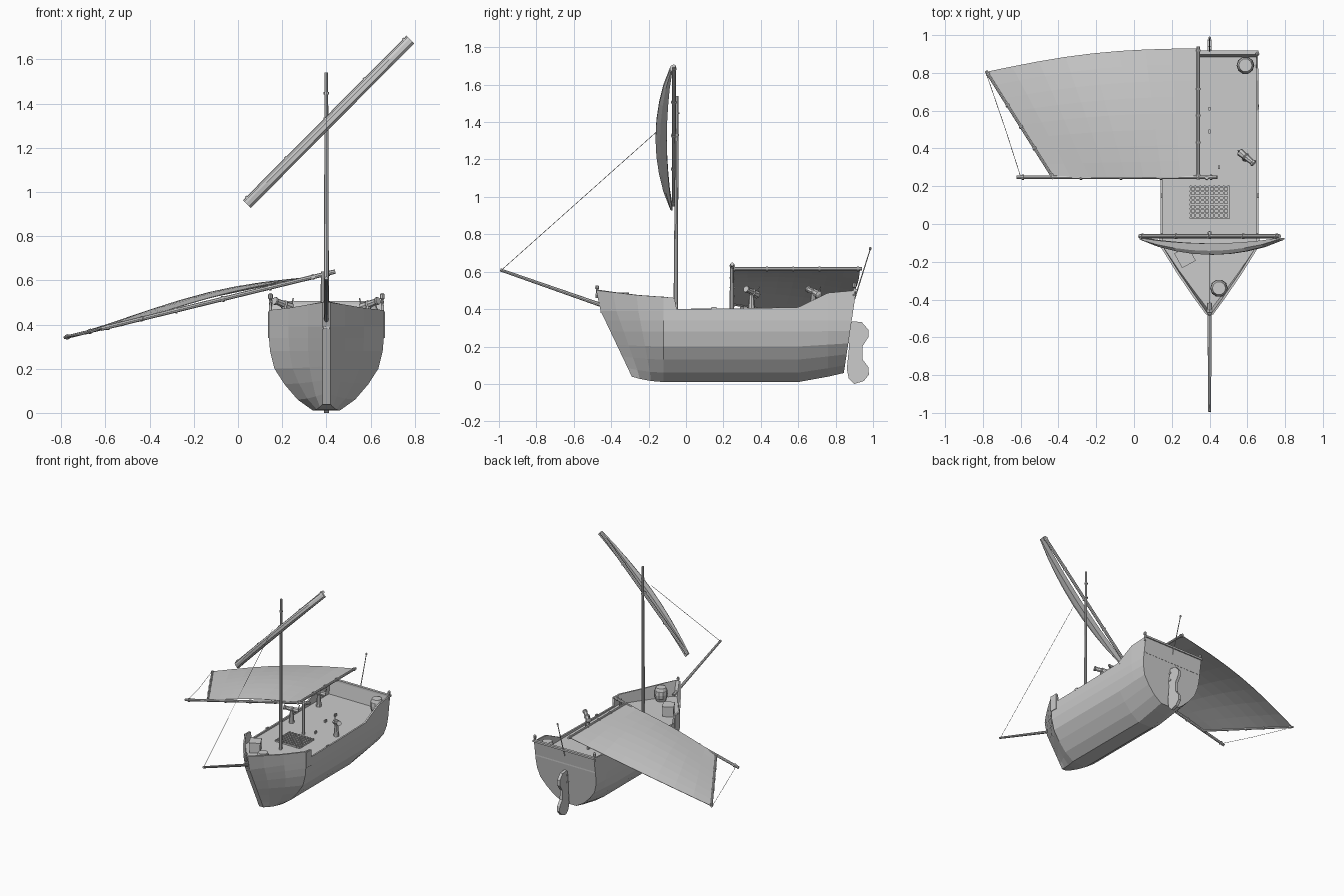
import bpy, bmesh, math
from mathutils import Vector as V

if "Cube" in bpy.data.objects:
    bpy.data.objects.remove(bpy.data.objects["Cube"])

CX = 0.4      # ship centreline
DECK = 0.39


def mesh(name, verts, faces, solid=0.0, offset=-1):
    bm = bmesh.new()
    vs = [bm.verts.new(v) for v in verts]
    for f in faces:
        bm.faces.new([vs[i] for i in f])
    bmesh.ops.remove_doubles(bm, verts=bm.verts, dist=1e-5)
    bmesh.ops.recalc_face_normals(bm, faces=bm.faces)
    me = bpy.data.meshes.new(name)
    bm.to_mesh(me)
    bm.free()
    ob = bpy.data.objects.new(name, me)
    bpy.context.collection.objects.link(ob)
    if solid:
        m = ob.modifiers.new("thickness", 'SOLIDIFY')
        m.thickness, m.offset = solid, offset
    return ob


def grid_faces(nu, nv):
    return [(i * nv + j, i * nv + j + 1, (i + 1) * nv + j + 1, (i + 1) * nv + j)
            for i in range(nu - 1) for j in range(nv - 1)]


def lathe(name, a, b, profile, sides=8):
    """Rings of (fraction along a-b, radius)."""
    a, b = V(a), V(b)
    q = (b - a).to_track_quat('Z', 'Y')
    verts = [a.lerp(b, t) + q @ V((r * math.cos(2 * math.pi * k / sides), r * math.sin(2 * math.pi * k / sides), 0))
             for t, r in profile for k in range(sides)]
    n = len(profile)
    faces = [(i * sides + k, i * sides + (k + 1) % sides, (i + 1) * sides + (k + 1) % sides, (i + 1) * sides + k)
             for i in range(n - 1) for k in range(sides)]
    faces += [tuple(range(sides)), tuple(range((n - 1) * sides, n * sides))]
    return mesh(name, verts, faces)


def rod(name, a, b, r, r2=None, sides=8):
    return lathe(name, a, b, [(0, r), (1, r if r2 is None else r2)], sides)


def bindings(name, a, b, r, fractions):
    a, b = V(a), V(b)
    d = (b - a).normalized() * 0.005
    for t in fractions:
        p = a.lerp(b, t)
        rod(name, p - d, p + d, r)


def box(name, loc, size, rot=0):
    bpy.ops.mesh.primitive_cube_add(size=1, location=loc, rotation=(0, 0, rot))
    ob = bpy.context.object
    ob.name, ob.scale = name, size
    return ob


def rope(name, pts, r=0.0015):
    cu = bpy.data.curves.new(name, 'CURVE')
    cu.dimensions, cu.bevel_depth, cu.bevel_resolution = '3D', r, 0
    sp = cu.splines.new('POLY')
    sp.points.add(len(pts) - 1)
    for p, c in zip(sp.points, pts):
        p.co = (*c, 1)
    bpy.context.collection.objects.link(bpy.data.objects.new(name, cu))


# Hull: half section lofted through bow, waist and stern stations
section = [(.06, .01), (.13, .06), (.19, .13), (.235, .20), (.255, .28), (.26, .34), (.26, DECK), (.26, None)]
# (kind, position, sheer height, keel lift)
stations = [('bow', 1.0, .50, .03), ('bow', .75, .49, .018), ('bow', .4, .475, .006), ('mid', -.12, .465, 0),
            ('mid', -.062, .46, 0), ('mid', -.05, .40, 0), ('mid', .25, .403, 0), ('mid', .6, .41, 0),
            ('mid', .76, .487, .03), ('stern', 0, .50, .05)]


def hull_point(st, lv):
    kind, p, sheer, lift = st
    w, z = lv
    z = sheer if z is None else z
    z += lift * max(0, 1 - z / .3)
    if kind == 'bow':
        stem = -.29 - .19 * min(1, max(0, (z - .04) / .40))
        y = -.12 + (stem + .12) * p
        w = w * (1 - p) + .018 * p + .03 * p * (1 - p) * min(1, z / .3)
    else:
        y = p if kind == 'mid' else .835 + .15 * z
        if kind == 'stern':
            w *= .98
    return w, y, z


verts, deck_l, deck_r = [], [], []
for st in stations:
    half = [hull_point(st, lv) for lv in section]
    verts += [(CX - w, y, z) for w, y, z in reversed(half)] + [(CX + w, y, z) for w, y, z in half]
    w, y, z = half[6]
    deck_l.append((CX - w + .004, y, DECK))
    deck_r.append((CX + w - .004, y, DECK))
n = len(section) * 2
faces = grid_faces(len(stations), n)
faces += [tuple(range(n)), tuple(range((len(stations) - 1) * n, len(stations) * n))]
mesh("hull", verts, faces, .012)
m = len(deck_l)
mesh("deck", deck_l + deck_r, [(i, i + 1, m + i + 1, m + i) for i in range(m - 1)], .01)

# Rails, transom cap, bow side panels
box("transom_rail", (CX, .908, .50), (.52, .02, .014))
for s in (-1, 1):
    box("bow_panel", (CX + s * .259, -.09, .40), (.012, .06, .12))
    lathe("stern_post", (CX + s * .253, .90, .47), (CX + s * .253, .90, .543),
          [(0, .007), (.6, .006), (.65, .011), (.9, .011), (1, .004)])
lathe("bow_post", (CX, -.475, .46), (CX, -.475, .527), [(0, .008), (.7, .007), (.75, .011), (1, .008)])

# Rudder with hinges
outline = [(.862, .30), (.89, .335), (.94, .33), (.975, .29), (.975, .25), (.943, .20), (.945, .13), (.975, .09),
           (.978, .05), (.95, .015), (.90, 0), (.87, .03), (.86, .08), (.872, .2)]
mesh("rudder", [(CX, y, z) for y, z in outline], [tuple(range(len(outline)))], .022, 0)
for z in (.245, .30):
    box("rudder_hinge", (CX, .878, z), (.03, .03, .012))

# Main mast, bowsprit, flagstaff, stump of the after mast
rod("main_mast", (CX, -.055, .38), (CX, -.048, 1.54), .012, .008)
bindings("mast_band", (CX, -.055, .38), (CX, -.048, 1.54), .0125, (.06, .82, .92))
rod("bowsprit", (CX, -.42, .41), (CX, -.993, .61), .011, .008)
rod("flagstaff", (CX, .90, .45), (CX, .985, .72), .004, .003, 6)
lathe("flagstaff_knob", (CX, .983, .715), (CX, .987, .732), [(0, .003), (.3, .007), (.7, .007), (1, .003)])
rod("after_mast_stump", (.385, .245, .38), (.385, .245, .64), .012, .010)

# Slanted yard with its narrow bellied sail
ya, yb = V((.03, -.065, .955)), V((.77, -.065, 1.70))
rod("main_yard", ya, yb, .011)
bindings("yard_binding", ya, yb, .015, (.02, .26, .5, .74, .98))
ring, steps, verts = [(-.5, 0), (-.5, .65), (-.2, 1), (.25, 1), (.5, .6), (.5, 0)], 8, []
perp = V((.707, 0, -.707))
for i in range(steps + 1):
    t = i / steps
    arc = math.sin(math.pi * t) ** .8
    c = ya.lerp(yb, t) + perp * .018
    for a, d in ring:
        verts.append(c + perp * (a * .042) + V((0, -.008 - .03 * arc - d * (.012 + .048 * arc), 0)))
k = len(ring)
faces = [(i * k + j, i * k + (j + 1) % k, (i + 1) * k + (j + 1) % k, (i + 1) * k + j)
         for i in range(steps) for j in range(k)]
faces += [tuple(range(k)), tuple(range(steps * k, steps * k + k))]
mesh("main_sail", verts, faces)
rope("fore_stay", [(CX, -.155, 1.35), (CX, -.985, .61)])

# Fallen after sail with spars
def slope(x, y, up=0):
    return V((x, y, .63 + .244 * (x - .4) + up))


A, B, C, D = (.34, .245), (.34, .93), (-.785, .805), (-.43, .245)
verts, N = [], 8
for i in range(N + 1):
    for j in range(N + 1):
        u, v = i / N, j / N
        x = (A[0] * (1 - v) + B[0] * v) * (1 - u) + (D[0] * (1 - v) + C[0] * v) * u
        y = (A[1] * (1 - v) + B[1] * v) * (1 - u) + (D[1] * (1 - v) + C[1] * v) * u
        y += .035 * v * math.sin(math.pi * u)
        verts.append(slope(x, y, .045 * math.sin(math.pi * u) * math.sin(math.pi * (.15 + .7 * v))))
mesh("after_sail", verts, grid_faces(N + 1, N + 1), .003, 0)
spars = [("after_mast", (.44, .247), (-.62, .247), .010), ("after_yard", (.34, .235), (.34, .94), .009),
         ("after_boom", (-.425, .24), (-.783, .81), .008)]
for name, a, b, r in spars:
    a, b = slope(*a), slope(*b)
    rod(name, a, b, r)
    bindings(name + "_binding", a, b, r + .004, (.03, .28, .48, .68, .97))
rope("after_sheet", [slope(-.785, .805), slope(-.68, .50, -.008), slope(-.6, .25)])

# Hatch grating
for i in range(9):
    box("grating_bar", (.30 + i * .025, .115, .396), (.009, .175, .014))
for j in range(8):
    box("grating_bar", (.40, .033 + j * .0235, .395), (.21, .009, .012))

# Pedestal guns
def gun(x, y, s):
    rod("gun_post", (x, y, DECK), (x, y, .48), .020, .012)
    lathe("gun_barrel", (x - s * .035, y + .035, .475), (x + s * .045, y - .03, .508),
          [(0, .008), (.06, .021), (.4, .018), (.45, .022), (.5, .017), (.88, .014), (.92, .019), (1, .018)])
    rod("gun_handle", (x - s * .03, y + .03, .475), (x - s * .04, y + .04, .52), .004, .003, 6)


gun(.59, .35, 1)
gun(.21, .35, -1)
gun(.21, .68, -1)

# Barrels, crate, small deck fittings
for x, y in ((.45, -.34), (.59, .84)):
    lathe("barrel", (x, y, DECK), (x, y, DECK + .10),
          [(0, .035), (.2, .042), (.22, .044), (.5, .047), (.78, .044), (.8, .042), (1, .035)], 10)
box("crate", (.27, -.175, DECK + .035), (.075, .08, .07), .5)
box("crate_lid", (.27, -.175, DECK + .073), (.082, .088, .01), .5)
for x, y in ((.40, .61), (.40, .49), (.45, .30)):
    box("deck_cleat", (x, y, DECK + .01), (.01, .02, .02))
for s in (-1, 1):
    for y in (.15, .62):
        box("side_cleat", (CX + s * .256, y, .405), (.01, .025, .014))
